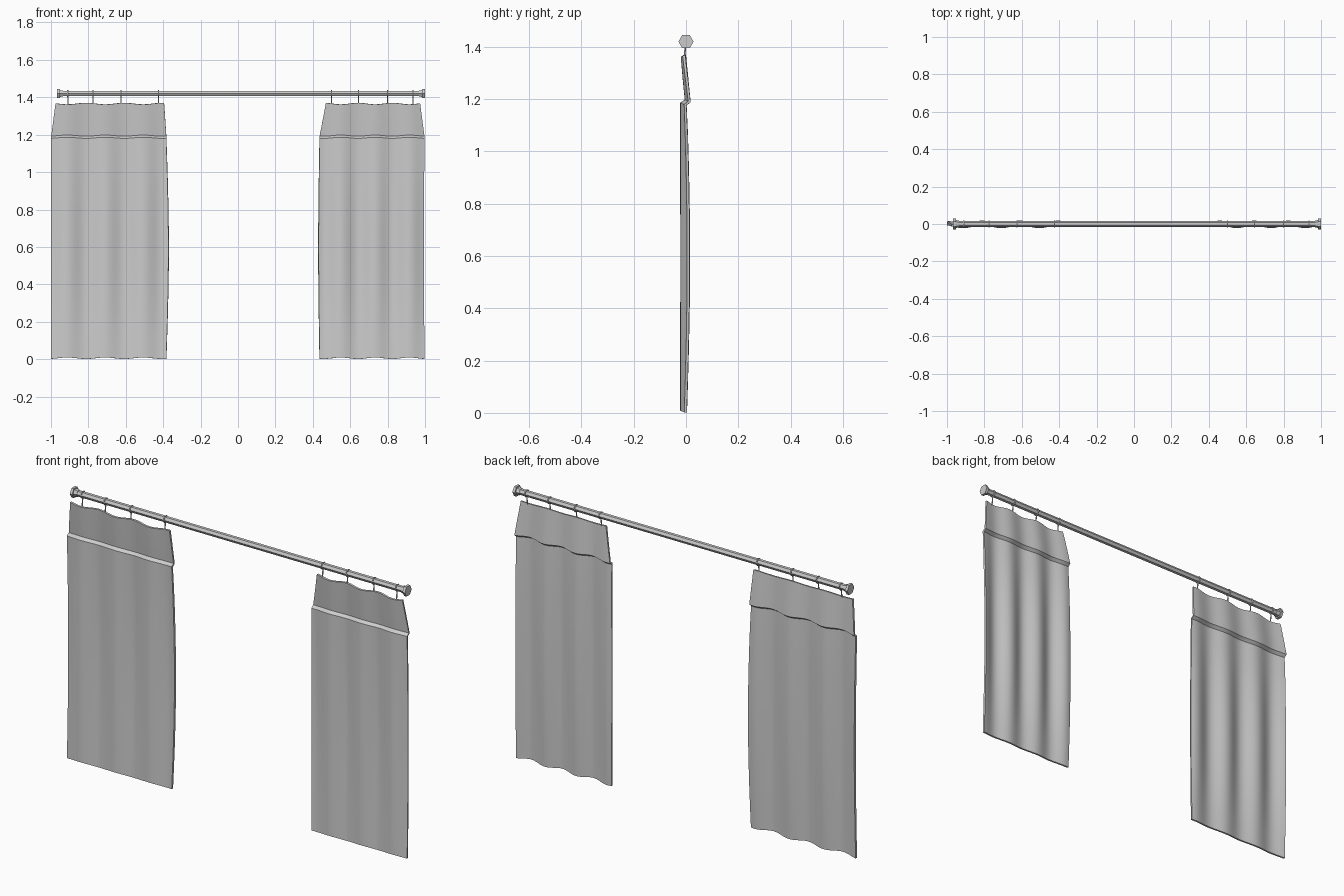
import bpy, bmesh, math

if "Cube" in bpy.data.objects:
    bpy.data.objects.remove(bpy.data.objects["Cube"])

ROD_Z = 1.42


def x_cylinder(name, x0, x1, r0, r1=None, sides=6):
    """Faceted cylinder or cone lying along x at rod height."""
    bpy.ops.mesh.primitive_cone_add(vertices=sides, radius1=r0, radius2=r0 if r1 is None else r1,
                                    depth=x1 - x0, location=((x0 + x1) / 2, 0, ROD_Z),
                                    rotation=(0, math.pi / 2, 0))
    bpy.context.object.name = name
    return bpy.context.object


def hanger(name, x):
    """Ring around the rod with a thin pin down to the cloth."""
    bpy.ops.mesh.primitive_torus_add(major_radius=0.0165, minor_radius=0.0035, major_segments=12,
                                     minor_segments=6, location=(x, 0, ROD_Z),
                                     rotation=(0, math.pi / 2, 0))
    bpy.context.object.name = name + "_ring"
    bpy.ops.mesh.primitive_cylinder_add(vertices=6, radius=0.003, depth=0.048,
                                        location=(x, -0.004, 1.383))
    pin = bpy.context.object
    pin.name = name + "_pin"
    pin.rotation_euler.x = -0.12


def curtain(name, rows, crest, period, cols=36):
    """Rippled cloth; rows are (z, centre y, ripple, x left, x right, edge waviness)."""
    bm = bmesh.new()
    grid = []
    for z, yc, amp, xl, xr, dz in rows:
        line = []
        for i in range(cols + 1):
            x = xl + (xr - xl) * i / cols
            c = math.cos(2 * math.pi * (x - crest) / period)
            line.append(bm.verts.new((x, yc - amp * c, z + dz * c)))
        grid.append(line)
    for a, b in zip(grid, grid[1:]):
        for i in range(cols):
            bm.faces.new((a[i], b[i], b[i + 1], a[i + 1]))
    mesh = bpy.data.meshes.new(name)
    bm.to_mesh(mesh)
    bm.free()
    obj = bpy.data.objects.new(name, mesh)
    bpy.context.collection.objects.link(obj)
    # cloth thickness
    mod = obj.modifiers.new("thickness", 'SOLIDIFY')
    mod.thickness = 0.010
    mod.offset = 0
    bpy.context.view_layer.objects.active = obj
    obj.select_set(True)
    bpy.ops.object.modifier_apply(modifier=mod.name)
    bpy.ops.object.select_all(action='DESELECT')
    obj.select_set(True)
    bpy.ops.object.shade_smooth_by_angle(angle=math.radians(30))


def cloth_rows(top_l, top_r, left, right, belly_l, belly_r):
    """Valance at the top, a small step, then the long drop."""
    rows = [(1.366, -0.010, 0.005, top_l, top_r, -0.004),
            (1.28, -0.002, 0.006, (top_l + left) / 2, (top_r + right) / 2, 0),
            (1.193, 0.0065, 0.007, left, right, 0.003),
            (1.181, -0.010, 0.008, left, right, 0.003)]
    for k in range(1, 11):
        t = k / 10
        s = math.sin(math.pi * t)
        rows.append((1.181 - 1.178 * t + (0.002 if k == 10 else 0),
                     -0.009 + 0.006 * s, 0.008 + 0.006 * s,
                     left + belly_l * s, right + belly_r * s, 0.004 if k == 10 else 0))
    return rows


# rod with hexagonal end plates and collars
x_cylinder("rod", -0.96, 0.99, 0.016)
x_cylinder("left_end_plate", -0.967, -0.953, 0.029)
x_cylinder("left_collar", -0.953, -0.935, 0.021, 0.018)
x_cylinder("right_end_plate", 0.985, 0.999, 0.029)
x_cylinder("right_collar", 0.967, 0.985, 0.018, 0.021)

# hangers
for i, x in enumerate((-0.91, -0.775, -0.625, -0.425, 0.50, 0.645, 0.80, 0.935)):
    hanger(f"hanger_{i + 1}", x)

# the two curtains
curtain("left_curtain", cloth_rows(-0.975, -0.395, -0.998, -0.383, 0, 0.012), -0.71, 0.203)
curtain("right_curtain", cloth_rows(0.47, 0.973, 0.436, 0.996, -0.006, -0.003), 0.733, 0.183)
